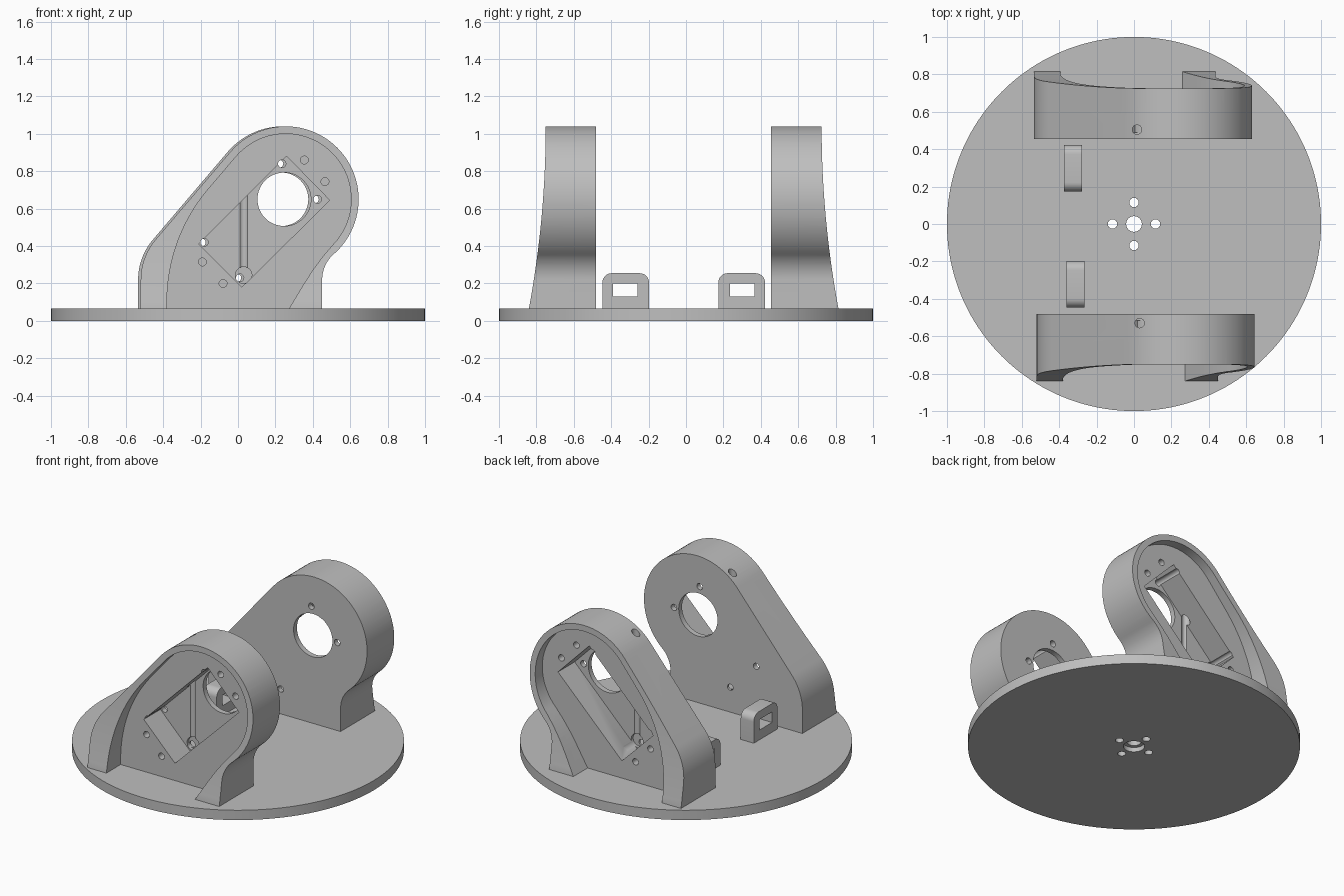
import bpy, bmesh
from math import sin, cos, radians, pi
from mathutils import Matrix, Vector

if "Cube" in bpy.data.objects:
    bpy.data.objects.remove(bpy.data.objects["Cube"])

grey = bpy.data.materials.new("plain grey")
grey.use_nodes = True
grey.diffuse_color = (0.52, 0.52, 0.52, 1)
grey.node_tree.nodes["Principled BSDF"].inputs["Base Color"].default_value = (0.52, 0.52, 0.52, 1)


def new_object(name, bm):
    bmesh.ops.recalc_face_normals(bm, faces=bm.faces[:])
    mesh = bpy.data.meshes.new(name)
    bm.to_mesh(mesh)
    bm.free()
    mesh.materials.append(grey)
    obj = bpy.data.objects.new(name, mesh)
    bpy.context.collection.objects.link(obj)
    return obj


def prism(name, points, start, vec):
    """Extrude a 3D polygon, offset by start, along vec."""
    bm = bmesh.new()
    face = bm.faces.new([bm.verts.new(Vector(p) + Vector(start)) for p in points])
    ext = bmesh.ops.extrude_face_region(bm, geom=[face])
    bmesh.ops.translate(bm, vec=vec, verts=[v for v in ext["geom"] if isinstance(v, bmesh.types.BMVert)])
    return new_object(name, bm)


def prism_y(name, points, y0, y1):
    return prism(name, [(x, 0, z) for x, z in points], (0, y0, 0), (0, y1 - y0, 0))


def arc(cx, cz, r, a0, a1, n):
    angles = [radians(a0 + (a1 - a0) * i / n) for i in range(n + 1)]
    return [(cx + r * cos(a), cz + r * sin(a)) for a in angles]


def disc(cx, cz, r, n=32):
    return arc(cx, cz, r, 0, 360, n)[:-1]


def hole_y(x, z, r, y0, y1, n=32):
    return prism_y("cutter", disc(x, z, r, n), y0, y1)


def cylinder_z(name, x, y, r, z0, z1, n=32):
    return prism(name, [(a, b, 0) for a, b in disc(x, y, r, n)], (0, 0, z0), (0, 0, z1 - z0))


def cut(obj, cutters):
    for c in cutters:
        c.hide_render = True
        mod = obj.modifiers.new("cut", "BOOLEAN")
        mod.operation, mod.solver, mod.object = "DIFFERENCE", "EXACT", c
    bpy.context.view_layer.update()
    result = bpy.data.meshes.new_from_object(obj.evaluated_get(bpy.context.evaluated_depsgraph_get()))
    obj.modifiers.clear()
    obj.data = result
    for c in cutters:
        bpy.data.objects.remove(c)


def smooth(obj):
    bpy.ops.object.select_all(action="DESELECT")
    obj.select_set(True)
    bpy.context.view_layer.objects.active = obj
    bpy.ops.object.shade_smooth_by_angle(angle=radians(30))


def mirrored(obj, name):
    """Copy to the rear, reflected in y with a small sideways shift."""
    bm = bmesh.new()
    bm.from_mesh(obj.data)
    bm.transform(Matrix.Translation((-0.014, -0.025, 0)) @ Matrix.Scale(-1, 4, (0, 1, 0)))
    return new_object(name, bm)


# Round base with centre bore, counterbore and four bolt holes
base = cylinder_z("base_disc", 0, 0, 1, 0, 0.065, 160)
holes = [cylinder_z("cutter", 0, 0, 0.042, -0.1, 0.2), cylinder_z("cutter", 0, 0, 0.065, -0.1, 0.03)]
for i in range(4):
    holes.append(cylinder_z("cutter", 0.115 * cos(i * pi / 2), 0.115 * sin(i * pi / 2), 0.025, -0.1, 0.2, 24))
cut(base, holes)
smooth(base)

# Bracket body: round head, leaning back edge, filleted foot
cx, cz = 0.255, 0.65
inner_y = -0.48
outline = ([(-0.52, 0.06), (0.45, 0.06)]
           + arc(0.632, 0.22, 0.182, 180, 131.2, 12)
           + arc(cx, cz, 0.39, -48.8, 139.5, 56)[1:]
           + arc(-0.19, 0.22, 0.33, 139.5, 180, 14))
bracket = prism_y("front_bracket", outline, inner_y, -0.9)

# Swept outer side, thicker towards the foot
steps = [i / 24 for i in range(25)]
sweep = [(0, -0.75 - 0.09 * (1 - t) ** 2, 0.065 + 0.975 * t) for t in steps]
sweep = [(0, -0.842, 0.0)] + sweep + [(0, -0.75, 1.2), (0, -1.1, 1.2), (0, -1.1, 0.0)]
tools = [prism("cutter", sweep, (-1, 0, 0), (2, 0, 0))]

# Recessed outer face inside the rim
recess = ([(-0.38, 0.02), (0.245, 0.02), (0.275, 0.07), (0.35, 0.195), (0.40, 0.272), (0.45, 0.34)]
          + arc(cx, cz, 0.35, -45, 139.5, 56)
          + arc(0.5575, 0.1, 0.9375, 139.5, 180, 20))
floor_y, pocket_y = -0.69, -0.515
tools.append(prism_y("cutter", recess, -1.0, floor_y))

# Motor pocket, shaft hole, cable bore and screw holes
pocket = [(0.26, 0.88), (0.49, 0.645), (0.02, 0.18), (-0.21, 0.41)]
tools.append(prism_y("cutter", pocket, -0.95, pocket_y))
tools.append(hole_y(0.247, cz, 0.143, -0.6, -0.4, 48))
tools.append(hole_y(0.03, 0.245, 0.044, -0.6, -0.495))
tools.append(cylinder_z("cutter", 0.03, -0.53, 0.025, 0.25, 1.2, 24))
for x, z in [(0.235, 0.84), (0.425, 0.65), (-0.18, 0.42), (0.01, 0.23)]:
    tools.append(hole_y(x, z, 0.021, -0.95, -0.4, 20))
for x, z in [(0.355, 0.86), (0.465, 0.745), (-0.19, 0.315), (-0.08, 0.2)]:
    tools.append(hole_y(x, z, 0.021, -0.95, -0.55, 20))
cut(bracket, tools)

# Cable loop with rounded top corners and a rectangular opening
loop_profile = ([(-0.447, 0.06), (-0.198, 0.06)]
                + arc(-0.248, 0.205, 0.05, 0, 90, 8)
                + arc(-0.397, 0.205, 0.05, 90, 180, 8))
loop = prism("front_cable_loop", [(0, y, z) for y, z in loop_profile], (-0.36, 0, 0), (0.096, 0, 0))
opening = [(0, -0.39, 0.13), (0, -0.26, 0.13), (0, -0.26, 0.2), (0, -0.39, 0.2)]
cut(loop, [prism("cutter", opening, (-0.6, 0, 0), (0.6, 0, 0))])

for part in (bracket, loop):
    rear = mirrored(part, part.name.replace("front", "rear"))
    smooth(part)
    smooth(rear)
